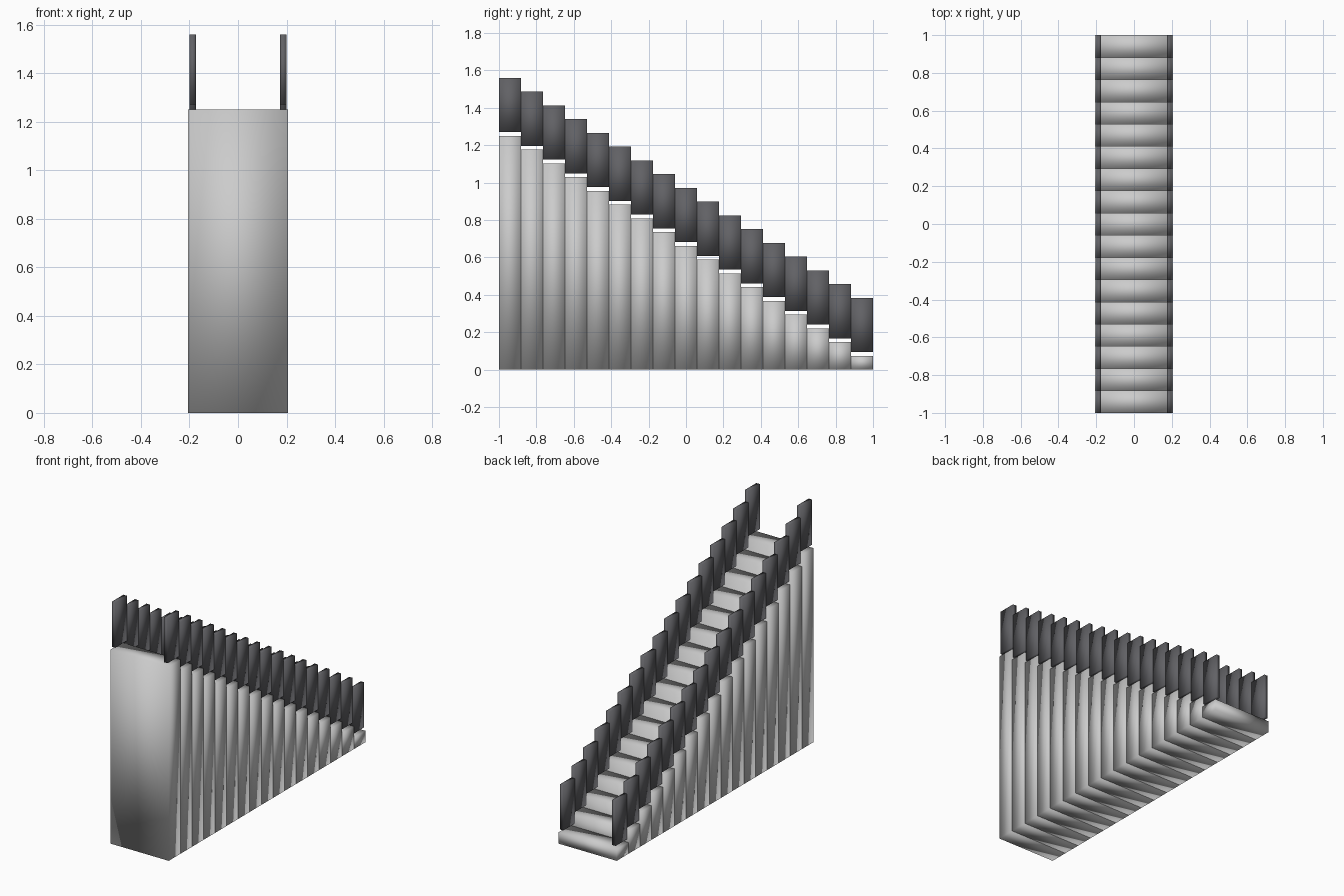
import bpy

if "Cube" in bpy.data.objects:
    bpy.data.objects.remove(bpy.data.objects["Cube"])

STEPS = 17
DEPTH = 2.0 / STEPS
RISE = 1.25 / STEPS

dark = bpy.data.materials.new("dark_panel")
dark.diffuse_color = (0.12, 0.12, 0.13, 1)
dark.use_nodes = True
dark.node_tree.nodes["Principled BSDF"].inputs["Base Color"].default_value = dark.diffuse_color


def box(name, x, y, z, material=None):
    """Softly shaded box given (min, max) ranges on each axis."""
    bpy.ops.mesh.primitive_cube_add(size=1)
    ob = bpy.context.object
    ob.name = name
    for v in ob.data.vertices:
        v.co = [r[0] + (c + 0.5) * (r[1] - r[0]) for c, r in zip(v.co, (x, y, z))]
    ob.data.shade_smooth()
    if material:
        ob.data.materials.append(material)
    return ob


for i in range(STEPS):
    y = (-1 + i * DEPTH, -1 + (i + 1) * DEPTH)
    top = RISE * (STEPS - i)
    # solid step down to the ground
    box(f"step_{i + 1}", (-0.207, 0.207), y, (0, top))
    # railing panels floating just above each tread
    box(f"left_rail_panel_{i + 1}", (-0.199, -0.174), y, (top + 0.02, top + 0.31), dark)
    box(f"right_rail_panel_{i + 1}", (0.174, 0.199), y, (top + 0.02, top + 0.31), dark)
